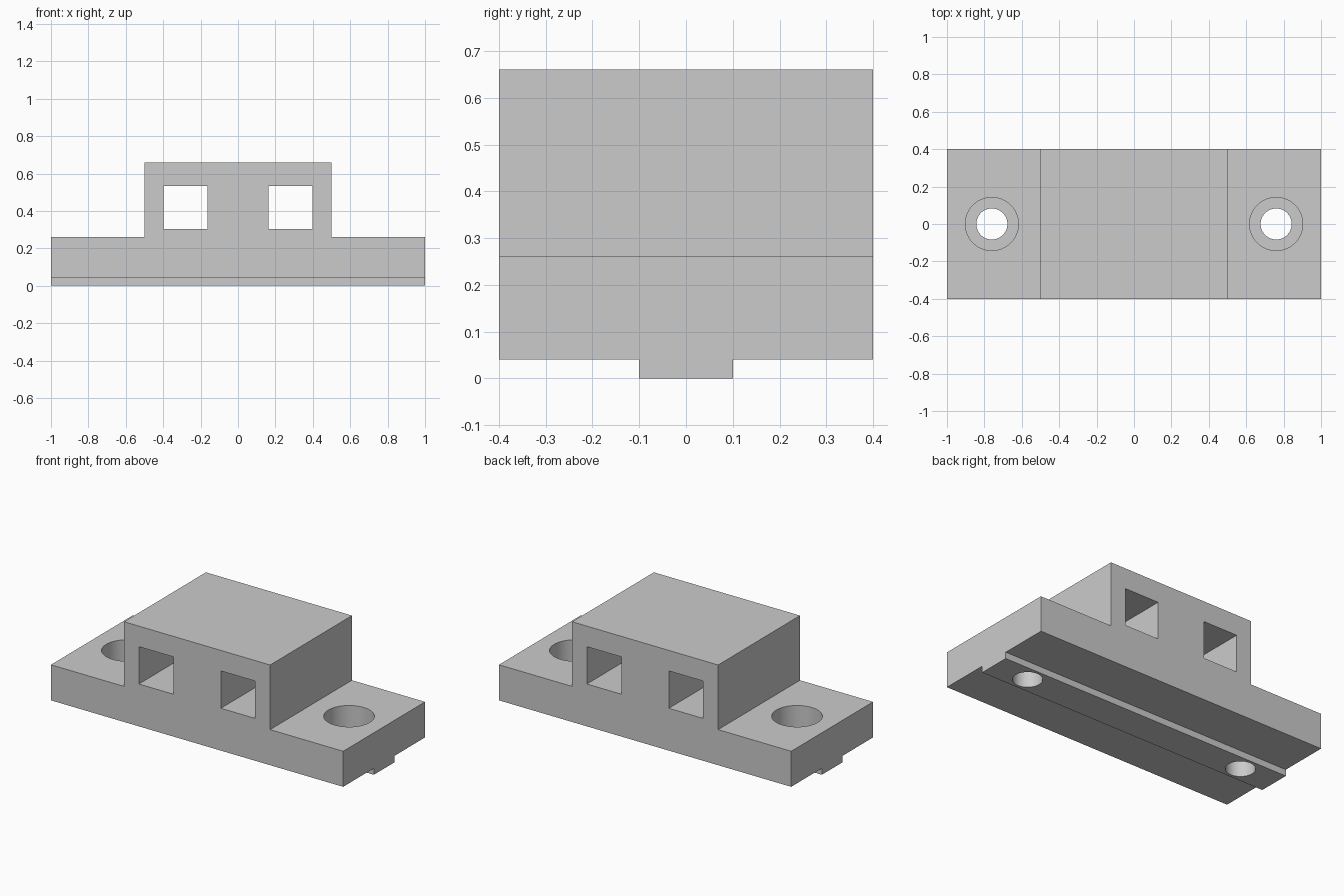
import bpy

cube = bpy.data.objects.get("Cube")
if cube:
    bpy.data.objects.remove(cube, do_unlink=True)

grey = bpy.data.materials.new("plain_grey")
grey.use_nodes = True
colour = (0.6, 0.6, 0.6, 1)
grey.diffuse_color = colour
grey.node_tree.nodes["Principled BSDF"].inputs["Base Color"].default_value = colour


def prism(name, outline, y0, y1):
    """Extrude an x-z outline along y."""
    n = len(outline)
    verts = [(x, y, z) for y in (y0, y1) for x, z in outline]
    faces = [list(range(n)), list(range(2 * n - 1, n - 1, -1))]
    faces += [(i, i + n, (i + 1) % n + n, (i + 1) % n) for i in range(n)]
    mesh = bpy.data.meshes.new(name)
    mesh.from_pydata(verts, [], faces)
    obj = bpy.data.objects.new(name, mesh)
    bpy.context.collection.objects.link(obj)
    mesh.materials.append(grey)
    return obj


def box(name, x0, x1, y0, y1, z0, z1):
    return prism(name, [(x0, z0), (x1, z0), (x1, z1), (x0, z1)], y0, y1)


def cylinder(name, x, radius, z0, z1):
    bpy.ops.mesh.primitive_cylinder_add(vertices=64, radius=radius, depth=z1 - z0,
                                        location=(x, 0, (z0 + z1) / 2))
    obj = bpy.context.object
    obj.name = name
    obj.data.materials.append(grey)
    return obj


def boolean(target, tool, operation):
    mod = target.modifiers.new(tool.name, "BOOLEAN")
    mod.operation = operation
    mod.solver = "EXACT"
    mod.object = tool
    bpy.context.view_layer.objects.active = target
    bpy.ops.object.modifier_apply(modifier=mod.name)
    bpy.data.objects.remove(tool, do_unlink=True)


# Stepped block: wide flange with a raised centre
half = [(1, 0.04), (1, 0.26), (0.5, 0.26), (0.5, 0.66)]
outline = half + [(-x, z) for x, z in reversed(half)]
block = prism("mounting_block", outline, -0.4, 0.4)

# Locating rail along the underside
boolean(block, box("locating_rail", -1, 1, -0.1, 0.1, 0, 0.04 + 0.04), "UNION")

# Square channels and counterbored screw holes, mirrored left and right
for side in (-1, 1):
    x0, x1 = sorted((side * 0.163, side * 0.398))
    boolean(block, box("channel", x0, x1, -0.5, 0.5, 0.302, 0.533), "DIFFERENCE")
    boolean(block, cylinder("screw_hole", side * 0.76, 0.083, -0.1, 0.5), "DIFFERENCE")
    boolean(block, cylinder("counterbore", side * 0.76, 0.142, 0.1, 0.5), "DIFFERENCE")

# Smooth hole walls, keep sharp edges
bpy.ops.object.select_all(action="DESELECT")
block.select_set(True)
bpy.context.view_layer.objects.active = block
bpy.ops.object.shade_smooth_by_angle(angle=0.5)
